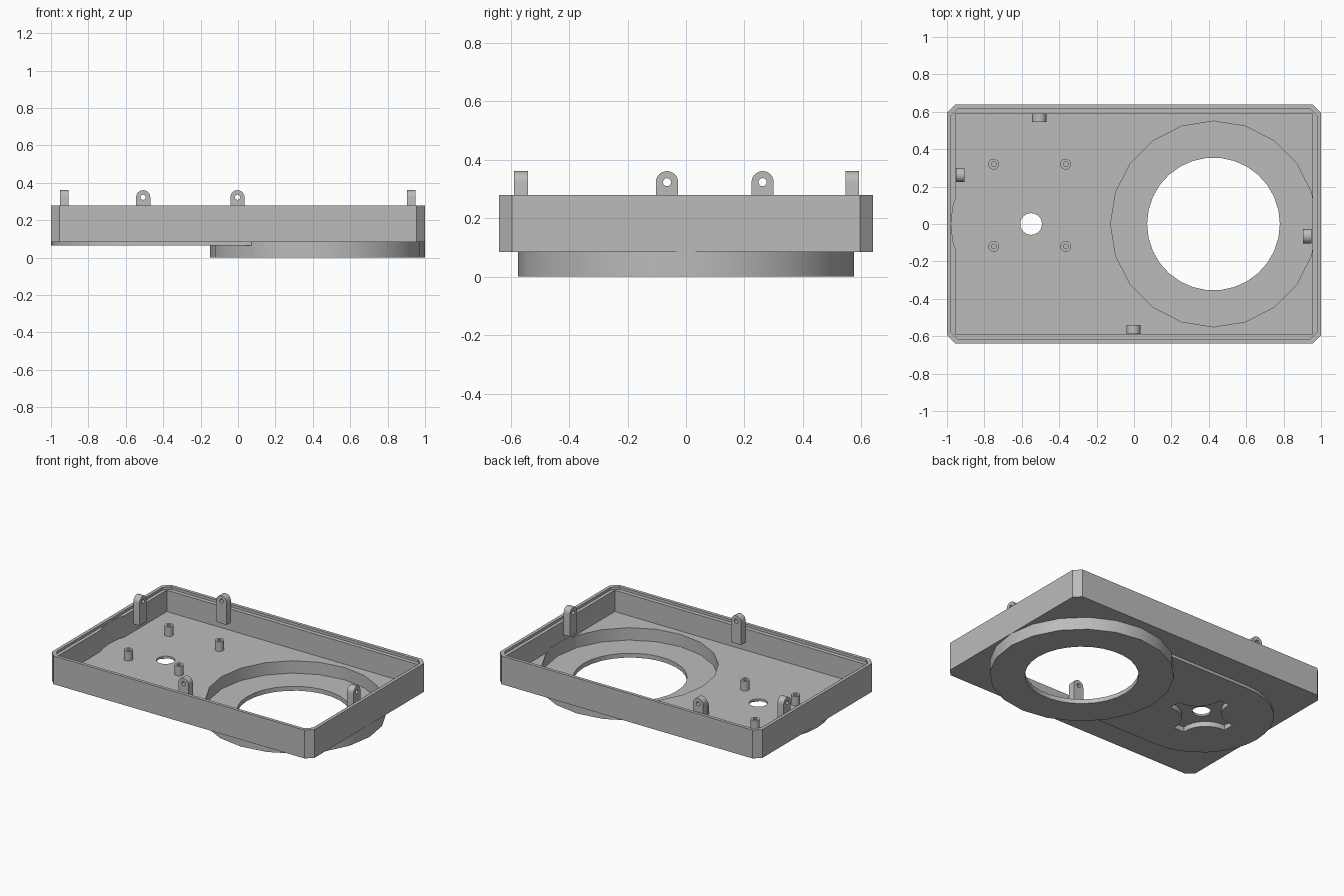
import bpy, bmesh
from math import cos, sin, pi, radians
from mathutils import Matrix

if "Cube" in bpy.data.objects:
    bpy.data.objects.remove(bpy.data.objects["Cube"], do_unlink=True)

grey = bpy.data.materials.new("plain grey plastic")
grey.use_nodes = True
COLOUR = (0.5, 0.5, 0.5, 1)
grey.diffuse_color = COLOUR
grey.node_tree.nodes["Principled BSDF"].inputs["Base Color"].default_value = COLOUR


def prism(name, outline, z0, z1):
    """Extrude a flat outline from z0 to z1."""
    bm = bmesh.new()
    face = bm.faces.new([bm.verts.new((x, y, z0)) for x, y in outline])
    top = bmesh.ops.extrude_face_region(bm, geom=[face])["geom"]
    bmesh.ops.translate(bm, vec=(0, 0, z1 - z0),
                        verts=[v for v in top if isinstance(v, bmesh.types.BMVert)])
    bmesh.ops.recalc_face_normals(bm, faces=bm.faces)
    mesh = bpy.data.meshes.new(name)
    bm.to_mesh(mesh)
    bm.free()
    ob = bpy.data.objects.new(name, mesh)
    mesh.materials.append(grey)
    bpy.context.collection.objects.link(ob)
    return ob


def arc(cx, cy, r, start=0, end=360, n=20):
    last = n if end - start == 360 else n + 1
    angles = [radians(start + (end - start) * i / n) for i in range(last)]
    return [(cx + r * cos(a), cy + r * sin(a)) for a in angles]


def rect(x0, x1, y0, y1):
    return [(x0, y0), (x1, y0), (x1, y1), (x0, y1)]


def chamfered(hx, hy, c):
    return [(hx - c, -hy), (hx, c - hy), (hx, hy - c), (hx - c, hy),
            (c - hx, hy), (-hx, hy - c), (-hx, c - hy), (c - hx, -hy)]


def combine(target, tool, operation="DIFFERENCE"):
    """Apply a boolean, then discard the tool."""
    mod = target.modifiers.new("cut", "BOOLEAN")
    mod.operation, mod.solver, mod.object = operation, "EXACT", tool
    bpy.ops.object.select_all(action="DESELECT")
    bpy.context.view_layer.objects.active = target
    target.select_set(True)
    bpy.ops.object.modifier_apply(modifier=mod.name)
    bpy.data.objects.remove(tool, do_unlink=True)


def smooth(ob):
    bpy.ops.object.select_all(action="DESELECT")
    bpy.context.view_layer.objects.active = ob
    ob.select_set(True)
    bpy.ops.object.shade_smooth_by_angle(angle=radians(30))


FLOOR, RIM, BASE = 0.115, 0.28, 0.085
RING_X, DISC_X = 0.425, -0.55

# Tray shell with the round housing and the rounded pad below it
tray = prism("tray", chamfered(1, 0.64, 0.045), BASE, RIM)
combine(tray, prism("ring", arc(RING_X, 0, 0.575), 0, BASE + 0.015), "UNION")
pad = arc(DISC_X, 0, 0.45, 90, 270, 16) + [(0.2, -0.45), (0.2, 0.45)]
combine(tray, prism("pad", pad, 0.065, BASE + 0.01), "UNION")

# Interior, stepped rim, and round clearances in the end walls
combine(tray, prism("interior", rect(-0.955, 0.955, -0.59, 0.59), FLOOR, 0.5))
combine(tray, prism("rim_step", chamfered(0.978, 0.618, 0.04), 0.262, 0.5))
combine(tray, prism("disc_clearance", arc(DISC_X, 0, 0.428, n=30), FLOOR, 0.5))
combine(tray, prism("ring_recess", arc(RING_X, 0, 0.55), 0.03, FLOOR + 0.015))

# Through holes
combine(tray, prism("ring_hole", arc(RING_X, 0, 0.355, n=30), -0.1, 0.2))
combine(tray, prism("small_hole", arc(DISC_X, 0, 0.058, n=24), 0, 0.2))

# Four-armed pocket under the small hole, with scooped corners
pocket = []
for k in range(4):
    turn = k * 90
    a = radians(turn + 45)
    pocket += arc(DISC_X + 0.29 * cos(a), 0.29 * sin(a), 0.165,
                  turn + 275, turn + 175, 8)
combine(tray, prism("pocket", pocket, 0.03, 0.1))
smooth(tray)

# Hollow standoffs on the floor
for i, x in enumerate((-0.75, -0.365)):
    for j, y in enumerate((-0.12, 0.32)):
        post = prism(f"standoff_{2 * i + j + 1}", arc(x, y, 0.029, n=16),
                     FLOOR - 0.005, FLOOR + 0.065)
        combine(post, prism("bore", arc(x, y, 0.013, n=12), FLOOR + 0.005, 0.3))
        smooth(post)

# Round-topped screw tabs against the walls: inner wall face and turn about z
tab_outline = [(-0.038, 0.17), (0.038, 0.17)] + arc(0, 0.323, 0.038, 0, 180, 12)
for name, x, y, turn in (("back_tab", -0.507, 0.592, 0), ("front_tab", -0.003, -0.588, 180),
                         ("right_tab", -0.953, 0.262, 90), ("left_tab", 0.95, -0.065, 270)):
    tab = prism(name, tab_outline, 0, 0.047)
    combine(tab, prism("screw_hole", arc(0, 0.323, 0.014, n=12), -0.1, 0.1))
    tab.data.transform(Matrix.Translation((x, y, 0)) @ Matrix.Rotation(radians(turn), 4, "Z")
                       @ Matrix.Rotation(pi / 2, 4, "X"))
    smooth(tab)
